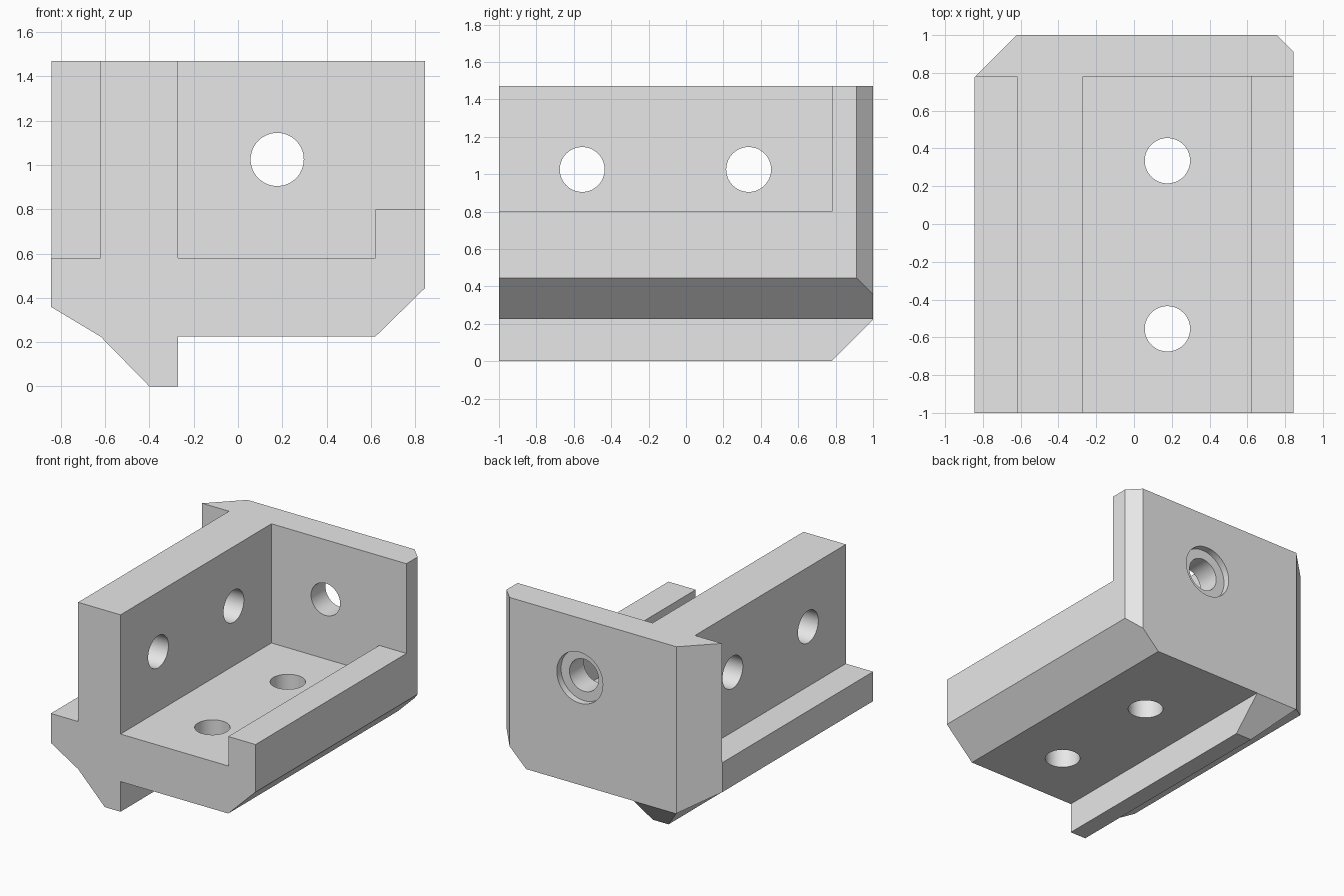
import bpy, bmesh
from mathutils import Matrix, Vector

cube = bpy.data.objects.get("Cube")
if cube:
    bpy.data.objects.remove(cube, do_unlink=True)

grey = bpy.data.materials.new("plain_grey")
grey.use_nodes = True
grey.diffuse_color = (0.8, 0.8, 0.8, 1)
grey.node_tree.nodes["Principled BSDF"].inputs["Base Color"].default_value = (0.8, 0.8, 0.8, 1)


def make_object(name, bm):
    bmesh.ops.recalc_face_normals(bm, faces=bm.faces)
    mesh = bpy.data.meshes.new(name)
    bm.to_mesh(mesh)
    bm.free()
    mesh.materials.append(grey)
    obj = bpy.data.objects.new(name, mesh)
    bpy.context.collection.objects.link(obj)
    return obj


def prism(profile, y0, y1):
    """Extrude an x-z profile along y."""
    bm = bmesh.new()
    face = bm.faces.new([bm.verts.new((x, y0, z)) for x, z in profile])
    out = bmesh.ops.extrude_face_region(bm, geom=[face])["geom"]
    verts = [v for v in out if isinstance(v, bmesh.types.BMVert)]
    bmesh.ops.translate(bm, verts=verts, vec=(0, y1 - y0, 0))
    bmesh.ops.recalc_face_normals(bm, faces=bm.faces)
    return bm


def slice_off(bm, point, normal):
    """Remove what lies beyond a plane and close the cut."""
    geom = bm.verts[:] + bm.edges[:] + bm.faces[:]
    cut = bmesh.ops.bisect_plane(bm, geom=geom, plane_co=point, plane_no=normal,
                                 clear_outer=True)["geom_cut"]
    edges = [e for e in cut if isinstance(e, bmesh.types.BMEdge)]
    bmesh.ops.edgenet_fill(bm, edges=edges)


def drill(start, end, radius):
    """Cylinder cutter between two points."""
    a, b = Vector(start), Vector(end)
    turn = (b - a).to_track_quat("Z", "Y").to_matrix().to_4x4()
    bm = bmesh.new()
    bmesh.ops.create_cone(bm, cap_ends=True, segments=64, radius1=radius, radius2=radius,
                          depth=(b - a).length, matrix=Matrix.Translation((a + b) / 2) @ turn)
    return bm


def carve(obj, bm):
    """Subtract a cutter and discard it."""
    cutter = make_object("cutter", bm)
    cutter.hide_render = True
    mod = obj.modifiers.new("carve", "BOOLEAN")
    mod.operation = "DIFFERENCE"
    mod.solver = "EXACT"
    mod.object = cutter
    bpy.context.view_layer.objects.active = obj
    bpy.ops.object.modifier_apply(modifier=mod.name)
    bpy.data.objects.remove(cutter, do_unlink=True)


# Main dimensions
SIDE, TOP, FLOOR, LIP, UNDER = 0.845, 1.47, 0.58, 0.8, 0.225
WALL_L, WALL_R, LIP_X = -0.62, -0.27, 0.62
PLATE, OVER = 0.78, 1.7
HOLE_X, HOLE_Z, HOLE_R = 0.177, 1.025, 0.12

# Solid block with keel and bevelled underside
block = prism([(-SIDE, TOP), (-SIDE, 0.36), (WALL_L, UNDER), (-0.4, 0), (WALL_R, 0),
               (WALL_R, UNDER), (LIP_X, UNDER), (SIDE, 0.445), (SIDE, TOP)], -1, 1)

# Back plate corner chamfers and keel end
slice_off(block, (-0.622, 1, 0), (-1, 1, 0))
slice_off(block, (0.757, 1, 0), (1, 1, 0))
slice_off(block, (0, 0.777, 0), (0, 1, -1))
bracket = make_object("angle_bracket", block)

# Open space beside the upright wall, and the main bay with its raised lip
carve(bracket, prism([(-1, OVER), (-1, FLOOR), (WALL_L, FLOOR), (WALL_L, OVER)], -1.2, PLATE))
carve(bracket, prism([(WALL_R, OVER), (WALL_R, FLOOR), (LIP_X, FLOOR), (LIP_X, LIP),
                      (1, LIP), (1, OVER)], -1.2, PLATE))

# Screw holes in wall and floor
for y in (-0.555, 0.335):
    carve(bracket, drill((-0.9, y, HOLE_Z), (0, y, HOLE_Z), HOLE_R))
    carve(bracket, drill((HOLE_X, y, 0), (HOLE_X, y, 0.9), HOLE_R))

# Back plate hole with counterbore
carve(bracket, drill((HOLE_X, 0.6, HOLE_Z), (HOLE_X, 1.2, HOLE_Z), HOLE_R))
carve(bracket, drill((HOLE_X, 0.95, HOLE_Z), (HOLE_X, 1.2, HOLE_Z), 0.19))

# Smooth bores, crisp edges
bpy.ops.object.select_all(action="DESELECT")
bracket.select_set(True)
bpy.context.view_layer.objects.active = bracket
bpy.ops.object.shade_smooth_by_angle(angle=0.17)
